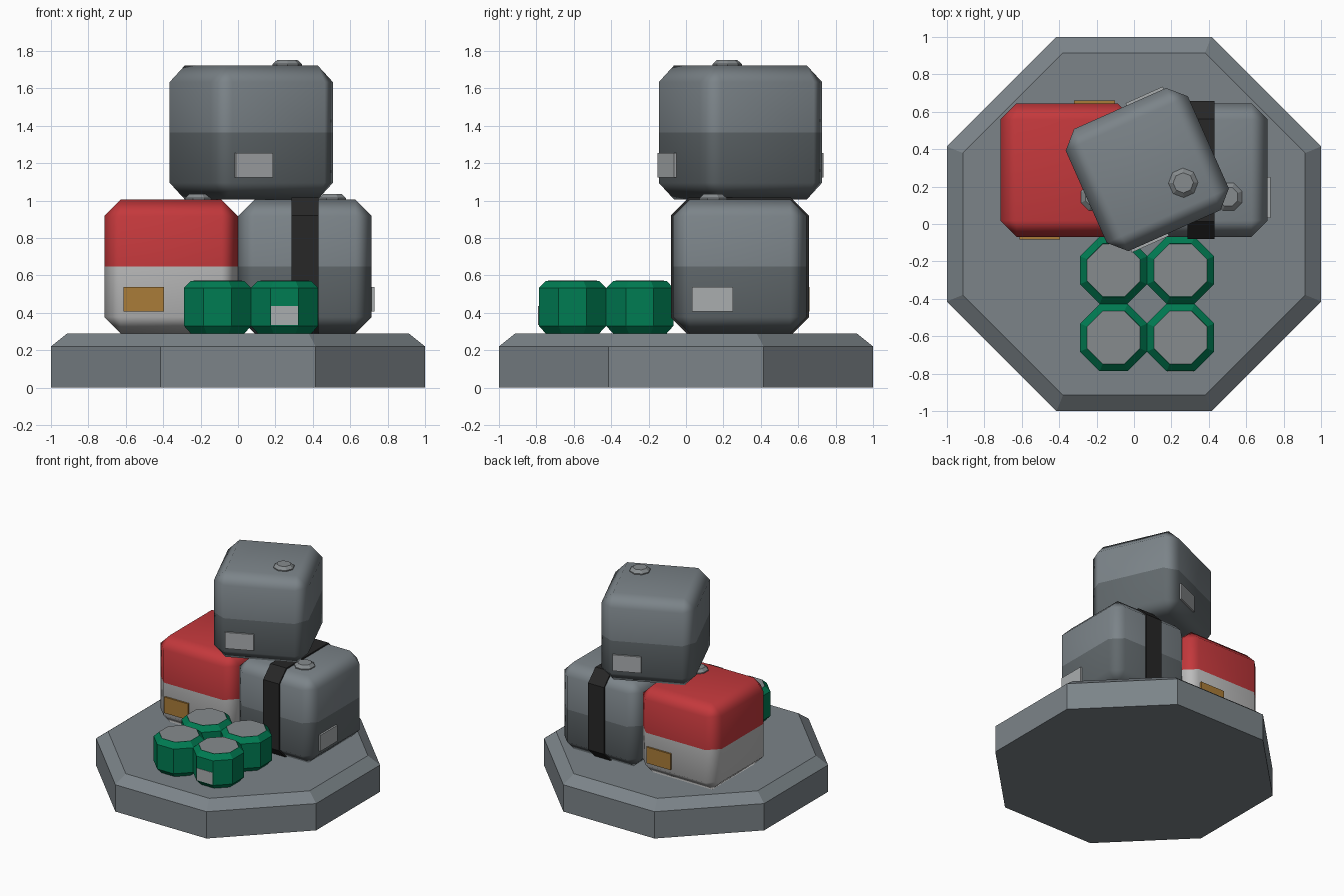
import bpy, bmesh, math
from mathutils import Matrix, Vector

if "Cube" in bpy.data.objects:
    bpy.data.objects.remove(bpy.data.objects["Cube"])


def material(name, rgb):
    m = bpy.data.materials.new(name)
    m.diffuse_color = (*rgb, 1)
    m.use_nodes = True
    m.node_tree.nodes["Principled BSDF"].inputs["Base Color"].default_value = m.diffuse_color
    return m


RED = material("red", (0.55, 0.04, 0.045))
WHITE = material("off_white", (0.5, 0.5, 0.5))
GREY = material("grey", (0.2, 0.23, 0.25))
DARK_GREY = material("dark_grey", (0.12, 0.14, 0.15))
BLACK = material("black", (0.02, 0.02, 0.02))
GREEN = material("green", (0.0, 0.2, 0.085))
ORANGE = material("orange", (0.4, 0.2, 0.04))
LABEL = material("label_grey", (0.4, 0.42, 0.43))
STEEL = material("steel", (0.24, 0.26, 0.27))


def finish(name, bm, mats, matrix=Matrix()):
    bmesh.ops.recalc_face_normals(bm, faces=bm.faces)
    mesh = bpy.data.meshes.new(name)
    bm.to_mesh(mesh)
    bm.free()
    for m in mats:
        mesh.materials.append(m)
    ob = bpy.data.objects.new(name, mesh)
    ob.matrix_world = matrix
    bpy.context.collection.objects.link(ob)
    return ob


def octagon(name, rings, mat, matrix=Matrix()):
    """Eight-sided lathe; rings are (apothem, z), apothem 0 makes a tip."""
    bm = bmesh.new()
    loops = []
    for a, z in rings:
        r = a / math.cos(math.pi / 8)
        if a == 0:
            loops.append([bm.verts.new((0, 0, z))] * 8)
        else:
            loops.append([bm.verts.new((r * math.cos(t), r * math.sin(t), z))
                          for t in ((k + 0.5) * math.pi / 4 for k in range(8))])
    for lo, hi in zip(loops, loops[1:]):
        for k in range(8):
            j = (k + 1) % 8
            corners = [lo[k], lo[j], hi[j], hi[k]]
            bm.faces.new(list(dict.fromkeys(corners)))
    for (a, _), loop in ((rings[0], loops[0]), (rings[-1], loops[-1])):
        if a:
            bm.faces.new(loop)
    return finish(name, bm, [mat], matrix)


def slab(name, size, mat, matrix):
    bm = bmesh.new()
    bmesh.ops.create_cube(bm, size=1)
    bmesh.ops.scale(bm, vec=Vector(size), verts=bm.verts)
    return finish(name, bm, [mat], matrix)


S, H, CHAMFER = 0.715, 0.3575, 0.088


def crate(name, loc, turn, upper, lower, label_mat, label_turn=0):
    """Chamfered two-tone box with a cap and a label on two opposite sides."""
    m = Matrix.Translation(loc) @ Matrix.Rotation(math.radians(turn), 4, 'Z')
    bm = bmesh.new()
    bmesh.ops.create_cube(bm, size=S)
    bmesh.ops.bevel(bm, geom=bm.edges[:], offset=CHAMFER, segments=1, affect='EDGES')
    bmesh.ops.bisect_plane(bm, geom=bm.verts[:] + bm.edges[:] + bm.faces[:],
                           plane_co=(0, 0, 0), plane_no=(0, 0, 1))
    for f in bm.faces:
        f.smooth = True
        f.material_index = int(f.calc_center_median().z < 0)
    ob = finish(name, bm, [upper, lower], m)
    ob.modifiers.new("even_shading", 'WEIGHTED_NORMAL')
    octagon(name + "_cap", [(0.073, -0.01), (0.073, 0.008), (0.05, 0.03)], STEEL,
            m @ Matrix.Translation((0.147, -0.143, H)))
    for i in range(2):
        side = Matrix.Rotation(math.radians(label_turn + 180 * i), 4, 'Z')
        slab(f"{name}_label_{i + 1}", (0.218, 0.03, 0.132), label_mat,
             m @ side @ Matrix.Translation((-0.147, -H + 0.001, -0.175)))


# Eight-sided base plate
octagon("base", [(1, 0), (1, 0.22), (0.915, 0.288)], GREY)

# Three stacked crates
crate("red_crate", (-H, 0.288, 0.647), 0, RED, WHITE, ORANGE)
crate("grey_crate", (H, 0.288, 0.647), 0, GREY, DARK_GREY, LABEL, 90)
crate("top_crate", (0.071, 0.291, 1.364), 24, GREY, DARK_GREY, LABEL)

# Strap wrapped around the grey crate
bm = bmesh.new()
o, c = H + 0.011, H - CHAMFER + 0.004
outline = [(-c, -o), (c, -o), (o, -c), (o, c), (c, o), (-c, o), (-o, c), (-o, -c)]
pairs = [[bm.verts.new((x, y, z)) for x in (-0.072, 0.072)] for y, z in outline]
for k in range(8):
    a, b = pairs[k], pairs[(k + 1) % 8]
    bm.faces.new([a[0], a[1], b[1], b[0]])
strap = finish("strap", bm, [BLACK], Matrix.Translation((H, 0.288, 0.647)))
solid = strap.modifiers.new("thickness", 'SOLIDIFY')
solid.thickness = 0.02

# Four cans with dished lids
for i, x in enumerate((-0.109, 0.249)):
    for j, y in enumerate((-0.247, -0.607)):
        m = Matrix.Translation((x, y, 0))
        n = f"can_{i * 2 + j + 1}"
        octagon(n, [(0.142, 0.288), (0.18, 0.33), (0.18, 0.532), (0.142, 0.571), (0.14, 0.568), (0, 0.548)],
                GREEN, m)
        octagon(n + "_lid", [(0.141, 0.572), (0.02, 0.562), (0, 0.552)], STEEL, m)

# Label on the front right can
slab("can_label", (0.145, 0.006, 0.1), LABEL, Matrix.Translation((0.249, -0.787, 0.385)))
